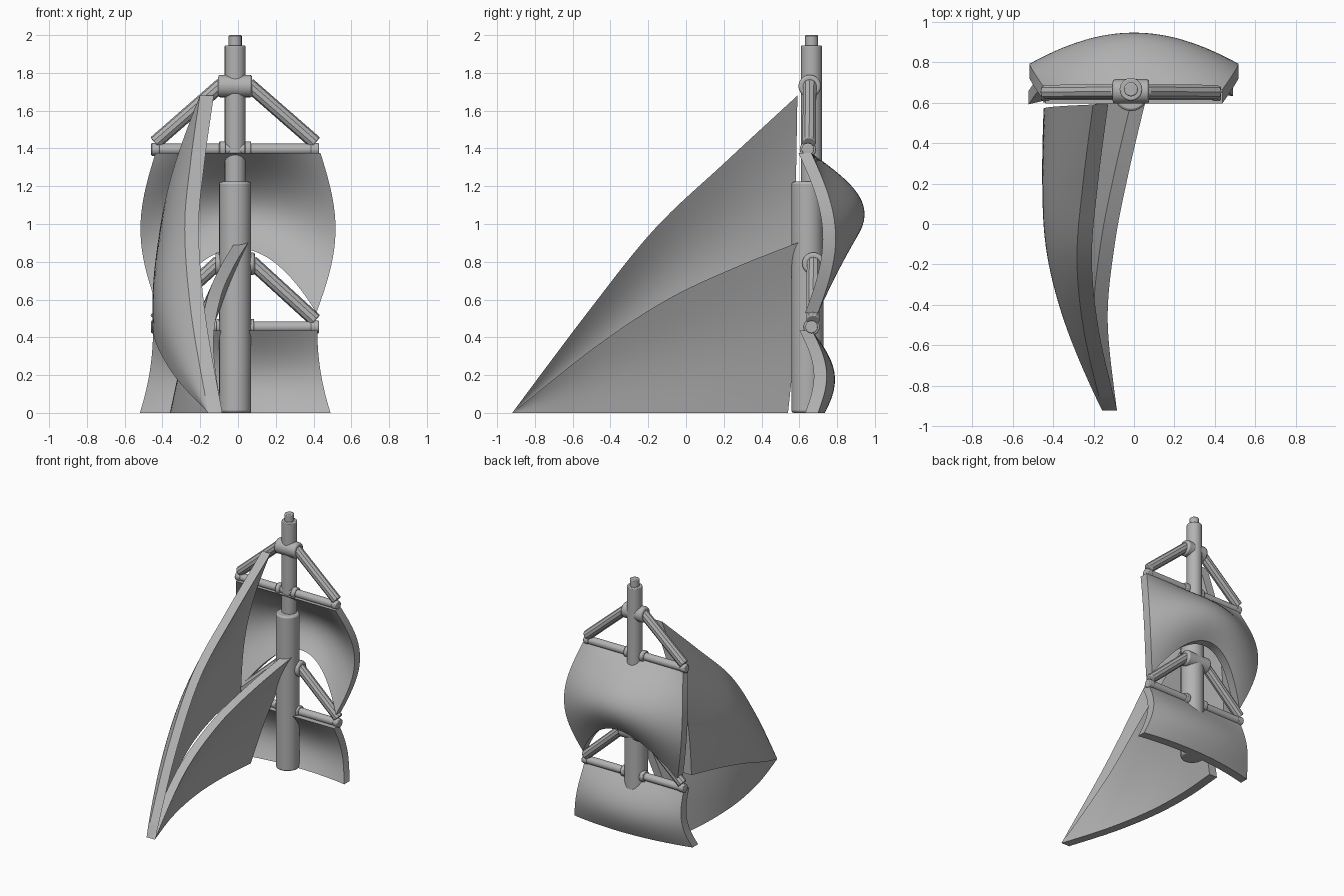
import bpy, bmesh, math
from mathutils import Vector

if "Cube" in bpy.data.objects:
    bpy.data.objects.remove(bpy.data.objects["Cube"], do_unlink=True)

grey = bpy.data.materials.new("plain_grey")
grey.use_nodes = True
grey.diffuse_color = (0.45, 0.45, 0.45, 1)
grey.node_tree.nodes["Principled BSDF"].inputs["Base Color"].default_value = grey.diffuse_color


def finish(obj, angle=35):
    if not obj.data.materials:
        obj.data.materials.append(grey)
    bpy.ops.object.select_all(action="DESELECT")
    obj.select_set(True)
    bpy.context.view_layer.objects.active = obj
    bpy.ops.object.shade_smooth_by_angle(angle=math.radians(angle))
    return obj


def rod(name, a, b, radius, sides=16, bevel=0.006):
    a, b = Vector(a), Vector(b)
    d = b - a
    bpy.ops.mesh.primitive_cylinder_add(vertices=sides, radius=radius, depth=d.length,
                                        location=(a + b) / 2,
                                        rotation=d.to_track_quat("Z", "Y").to_euler())
    obj = bpy.context.object
    obj.name = name
    mod = obj.modifiers.new("soft_rim", "BEVEL")
    mod.width, mod.segments = bevel, 2
    mod.limit_method, mod.angle_limit = "ANGLE", math.radians(50)
    return finish(obj)


def curve(points, t):
    """Smooth path through evenly weighted points."""
    n = len(points) - 1
    i = min(int(t * n), n - 1)
    f = t * n - i
    p = [Vector(points[max(0, min(n, i + k))]) for k in (-1, 0, 1, 2)]
    return (p[1] * 2 + (p[2] - p[0]) * f
            + (p[0] * 2 - p[1] * 5 + p[2] * 4 - p[3]) * f ** 2
            + (p[1] * 3 - p[0] - p[2] * 3 + p[3]) * f ** 3) / 2


def cloth(name, surface, thick, nu=32, nv=24):
    """Sheet surface(u, v) extruded both ways along the thick vector."""
    bm = bmesh.new()
    thick = Vector(thick)
    rows = [[bm.verts.new(surface(i / nu, j / nv) - thick) for j in range(nv + 1)]
            for i in range(nu + 1)]
    for i in range(nu):
        for j in range(nv):
            bm.faces.new((rows[i][j], rows[i + 1][j], rows[i + 1][j + 1], rows[i][j + 1]))
    ext = bmesh.ops.extrude_face_region(bm, geom=bm.faces[:], use_keep_orig=True)
    bmesh.ops.translate(bm, vec=thick * 2,
                        verts=[g for g in ext["geom"] if isinstance(g, bmesh.types.BMVert)])
    bmesh.ops.remove_doubles(bm, verts=bm.verts, dist=0.0005)
    for v in bm.verts:
        v.co.z = max(v.co.z, 0)
    bmesh.ops.recalc_face_normals(bm, faces=bm.faces)
    mesh = bpy.data.meshes.new(name)
    bm.to_mesh(mesh)
    bm.free()
    obj = bpy.data.objects.new(name, mesh)
    bpy.context.collection.objects.link(obj)
    return finish(obj)


# Mast in three stepped sections
MX = -0.015
rod("lower_mast", (MX, 0.643, 0), (MX, 0.643, 1.225), 0.085, 24, 0.012)
rod("upper_mast", (MX, 0.665, 1.2), (MX, 0.665, 1.945), 0.056, 20)
rod("mast_tip", (MX, 0.665, 1.93), (MX, 0.665, 2), 0.035)

# Two sets of yard, struts, hubs and end caps
for level, y, hub_z, yard_z, reach in (("upper", 0.655, 1.73, 1.395, 0.07),
                                       ("lower", 0.675, 0.79, 0.455, 0.085)):
    rod(level + "_hub", (MX - reach - 0.02, y, hub_z), (MX + reach + 0.02, y, hub_z), 0.06, 20, 0.012)
    rod(level + "_yard", (MX - 0.43, y - 0.01, yard_z), (MX + 0.43, y - 0.01, yard_z), 0.03)
    for side, s in (("left", 1), ("right", -1)):
        rod(f"{level}_{side}_strut", (MX + s * reach, y, hub_z + 0.01),
            (MX + s * 0.425, y - 0.003, yard_z + 0.035), 0.037, 10)
        rod(f"{level}_{side}_yard_collar", (MX + s * (reach - 0.02), y - 0.01, yard_z),
            (MX + s * (reach + 0.015), y - 0.01, yard_z), 0.043)
        rod(f"{level}_{side}_end_cap", (MX + s * 0.40, y - 0.01, yard_z),
            (MX + s * 0.445, y - 0.01, yard_z), 0.034, 12)


# Square sails billowing backwards
def upper_square(u, v):
    s = u * 2 - 1
    belly = math.sin(math.pi * v)
    x = s * (0.437 - 0.022 * v + 0.09 * belly)
    z = 1.375 + (0.53 + 0.34 * (1 - s * s) - 1.375) * v
    y = 0.63 + 0.035 * v + 0.11 * belly + 0.17 * math.sin(1.9 * v) * (1 - s * s)
    return Vector((x, y, z))


def lower_square(u, v):
    s = u * 2 - 1
    belly = math.sin(math.pi * v)
    x = MX + s * (0.435 + 0.07 * v * v)
    y = 0.635 + 0.01 * v + 0.06 * belly + 0.06 * math.sin(2 * v) * (1 - s * s) + 0.02 * v * s
    return Vector((x, y, 0.435 * (1 - v)))


cloth("upper_square_sail", upper_square, (0, 0.034, 0))
cloth("lower_square_sail", lower_square, (0, 0.034, 0))


# Triangular sails running forward to a shared low point
def triangle(luff, foot, belly):
    def surface(u, v):
        p = curve(luff, u).lerp(curve(foot, u), v)
        p.x -= belly * math.sin(math.pi * v) * math.sin(math.pi * min(u * 0.75, 0.6))
        return p
    return surface


tack = (-0.12, -0.92, 0)
cloth("upper_fore_sail", triangle(
    [tack, (-0.21, -0.53, 0.52), (-0.245, -0.17, 0.97), (-0.215, 0.2, 1.32), (-0.165, 0.59, 1.68)],
    [tack, (-0.28, -0.53, 0.17), (-0.38, -0.15, 0.33), (-0.415, 0.2, 0.44), (-0.41, 0.57, 0.52)],
    0.07), (0.037, 0, 0))
cloth("lower_fore_sail", triangle(
    [tack, (-0.165, -0.48, 0.35), (-0.13, -0.1, 0.6), (-0.06, 0.26, 0.77), (0.03, 0.64, 0.92)],
    [tack, (-0.24, -0.53, 0), (-0.31, -0.15, 0), (-0.325, 0.2, 0), (-0.3, 0.54, 0)],
    0.03), (0.035, 0, 0))
